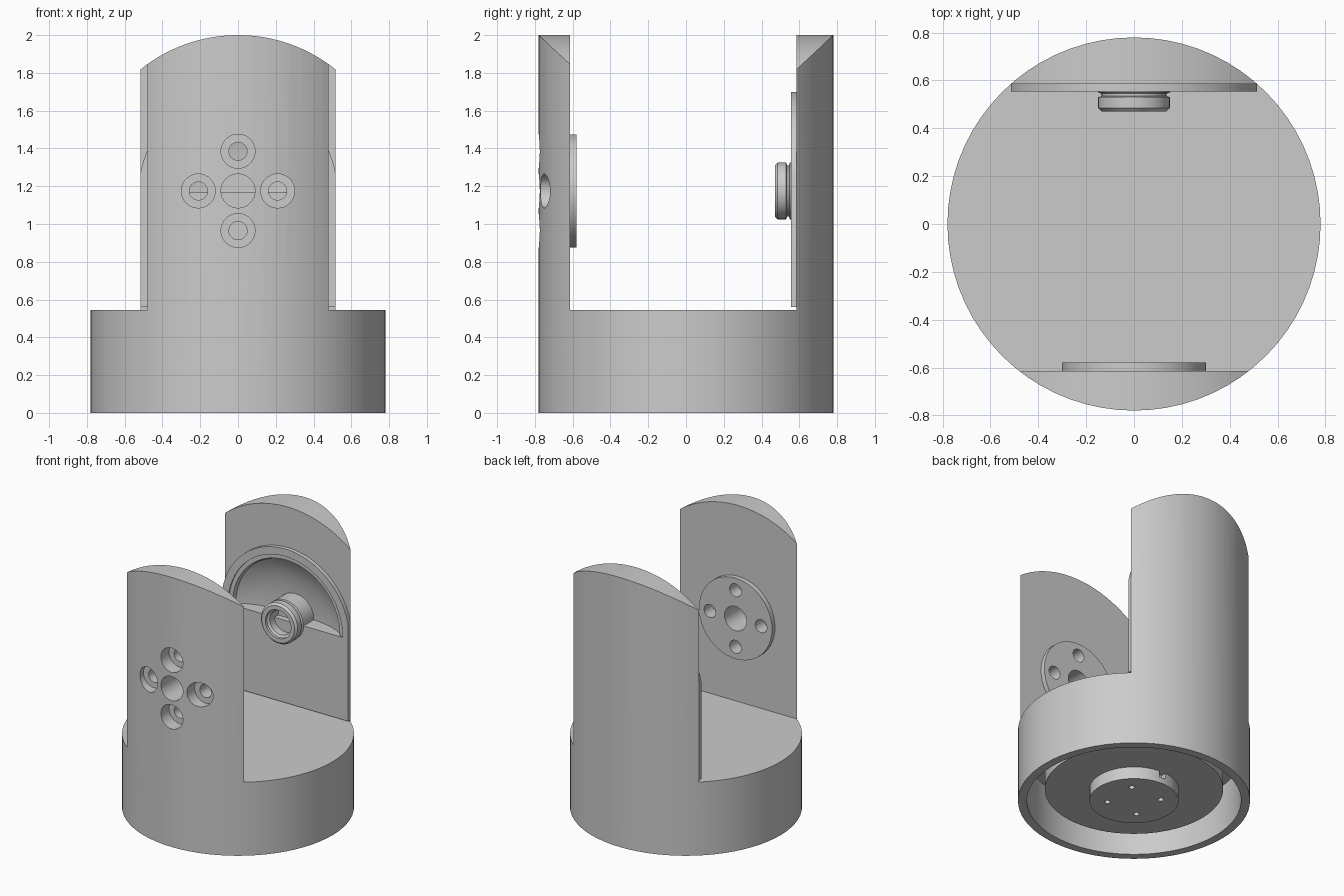
import bpy, bmesh, math
from mathutils import Matrix

if "Cube" in bpy.data.objects:
    bpy.data.objects.remove(bpy.data.objects["Cube"])

AXIS_Z = 1.175      # height of the pivot axis
R_BODY = 0.78
CUT_LOW = 0.545     # top of the base
FRONT_IN, BACK_IN = -0.615, 0.585

grey = bpy.data.materials.new("light_grey")
grey.use_nodes = True
tone = (0.6, 0.6, 0.6, 1)
grey.diffuse_color = tone
grey.node_tree.nodes["Principled BSDF"].inputs["Base Color"].default_value = tone


def add(name, bm):
    bmesh.ops.recalc_face_normals(bm, faces=bm.faces)
    me = bpy.data.meshes.new(name)
    bm.to_mesh(me)
    bm.free()
    me.materials.append(grey)
    ob = bpy.data.objects.new(name, me)
    bpy.context.collection.objects.link(ob)
    return ob


def lathe(name, profile, at=(0, 0, 0), along_y=False, n=48):
    """Solid of revolution from (radius, height) points, closed at both ends."""
    bm = bmesh.new()
    rings = []
    for r, h in profile:
        rings.append([bm.verts.new((r * math.cos(2 * math.pi * i / n),
                                    r * math.sin(2 * math.pi * i / n), h))
                      for i in range(n)])
    for a, b in zip(rings, rings[1:]):
        for i in range(n):
            j = (i + 1) % n
            bm.faces.new((a[i], a[j], b[j], b[i]))
    bm.faces.new(rings[0])
    bm.faces.new(rings[-1])
    m = Matrix.Translation(at)
    if along_y:
        m = m @ Matrix.Rotation(-math.pi / 2, 4, 'X')
    bm.transform(m)
    return add(name, bm)


def rod(name, r, lo, hi, at=(0, 0, 0), along_y=False, n=48):
    return lathe(name, [(r, lo), (r, hi)], at, along_y, n)


def box(name, x, y, z):
    bm = bmesh.new()
    bmesh.ops.create_cube(bm, size=1)
    for v in bm.verts:
        v.co = [(lo + hi) / 2 + c * (hi - lo) for c, (lo, hi) in zip(v.co, (x, y, z))]
    return add(name, bm)


def arch(name, radius, half_width, z_low, y0, y1, n=64):
    """Upright slab with a round top about the pivot axis."""
    a0 = math.acos(half_width / radius)
    pts = [(-half_width, z_low), (half_width, z_low)]
    for i in range(n + 1):
        a = a0 + (math.pi - 2 * a0) * i / n
        pts.append((radius * math.cos(a), AXIS_Z + radius * math.sin(a)))
    bm = bmesh.new()
    face = bm.faces.new([bm.verts.new((x, y0, z)) for x, z in pts])
    ext = bmesh.ops.extrude_face_region(bm, geom=[face])["geom"]
    for v in ext:
        if isinstance(v, bmesh.types.BMVert):
            v.co.y = y1
    return add(name, bm)


def boolean(ob, tool, op='DIFFERENCE'):
    mod = ob.modifiers.new("cut", 'BOOLEAN')
    mod.object, mod.operation, mod.solver = tool, op, 'EXACT'
    bpy.context.view_layer.objects.active = ob
    bpy.ops.object.modifier_apply(modifier=mod.name)
    bpy.data.objects.remove(tool)


PIVOT = (0, 0, AXIS_Z)

# Fork body: one cylinder, rounded over the pivot axis, slotted and hollowed
body = rod("fork_body", R_BODY, 0, 2.05, n=72)
boolean(body, arch("c", 0.825, 0.8249, -0.1, -1, 1), 'INTERSECT')
boolean(body, box("c", (-1, 1), (FRONT_IN, BACK_IN), (CUT_LOW, 2.2)))
boolean(body, rod("c", 0.72, -0.1, 0.35, n=72))

# Raised pads on the inner faces of the arms
front_pad = rod("front_arm_pad", 0.3, FRONT_IN - 0.003, -0.58, PIVOT, True)
back_pad = arch("back_arm_pad", 0.525, 0.515, CUT_LOW + 0.015, 0.555, BACK_IN)

# Dished half-round pocket in the back arm
for part in (back_pad, body):
    dish = lathe("c", [(0.47, 0.5), (0.47, 0.565), (0.44, 0.565), (0.43, 0.59), (0.38, 0.62),
                       (0.3, 0.65), (0.2, 0.67), (0.08, 0.68)], PIVOT, True, 64)
    boolean(dish, box("c", (-1, 1), (0, 1), (0, AXIS_Z - 0.005)))
    boolean(part, dish)

# Hollow pivot hub with chamfered lip and neck groove
hub = lathe("pivot_hub", [(0.135, 0.47), (0.15, 0.485), (0.15, 0.53), (0.135, 0.535),
                          (0.135, 0.545), (0.15, 0.55), (0.15, 0.7)], PIVOT, True)
boolean(hub, lathe("c", [(0.105, 0.4), (0.105, 0.49), (0.09, 0.5), (0.09, 0.6)], PIVOT, True))

# Centre hole and four counterbored screw holes through the front arm
for part in (body, front_pad):
    boolean(part, rod("c", 0.09, -0.9, -0.5, PIVOT, True, 32))
    for k in range(4):
        a = k * math.pi / 2
        spot = (0.21 * math.cos(a), 0, AXIS_Z + 0.21 * math.sin(a))
        boolean(part, lathe("c", [(0.09, -0.9), (0.09, -0.68), (0.048, -0.68), (0.048, -0.5)],
                            spot, True, 32))

# Underside: mounting disc and drilled boss
disc = rod("underside_disc", 0.6, 0.09, 0.36, n=64)
boss = rod("underside_boss", 0.3, 0, 0.092)
for k in range(4):
    a = math.pi / 4 + k * math.pi / 2
    boolean(boss, rod("c", 0.02, -0.1, 0.06, (0.18 * math.cos(a), 0.18 * math.sin(a), 0), n=16))
boolean(boss, box("c", (-0.025, 0.025), (0.26, 0.4), (0.045, 0.2)))

# Smooth curved walls, sharp edges kept
parts = (body, front_pad, back_pad, hub, disc, boss)
for ob in bpy.context.view_layer.objects:
    ob.select_set(ob in parts)
bpy.context.view_layer.objects.active = body
bpy.ops.object.shade_smooth_by_angle(angle=math.radians(30))
